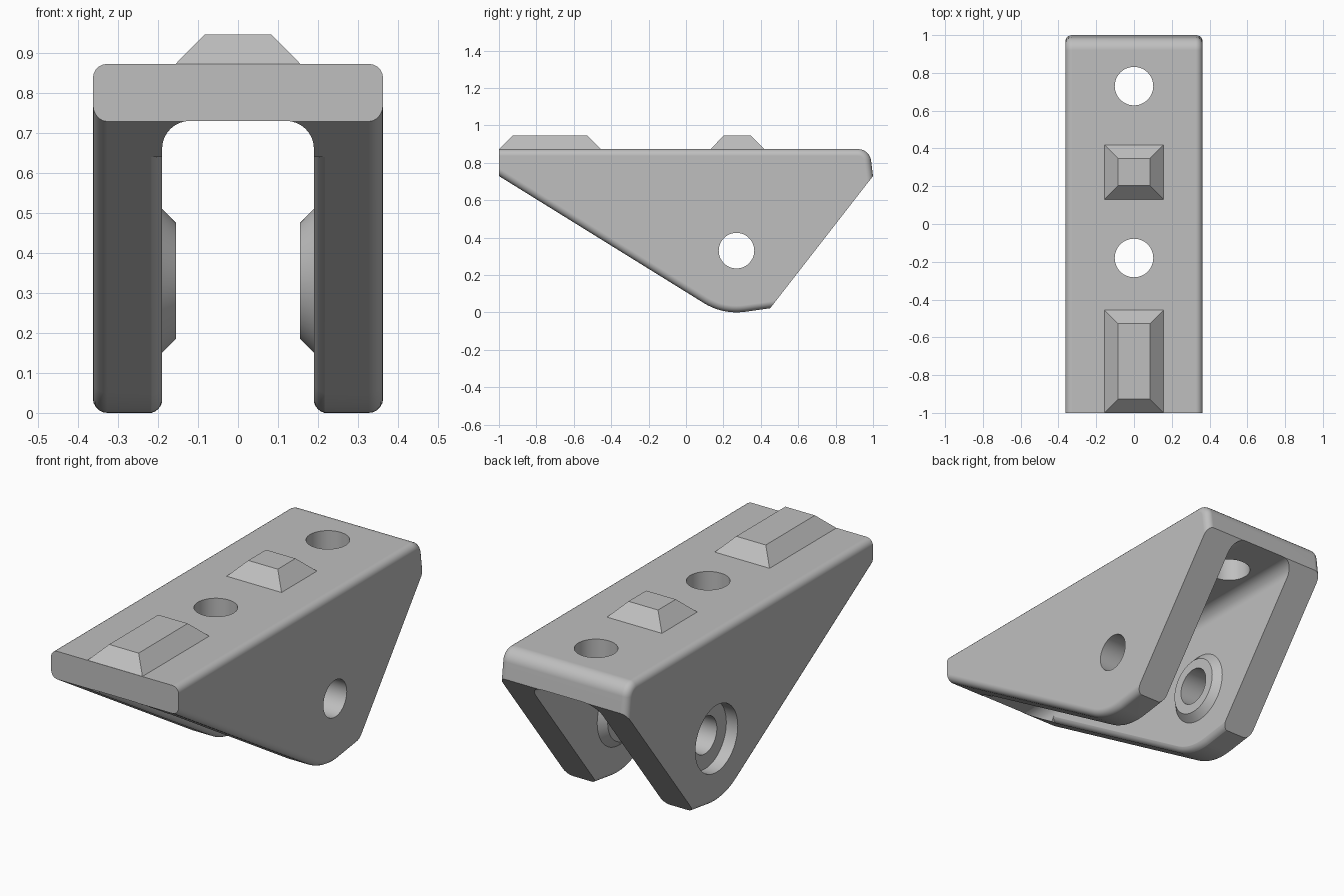
import bpy
import bmesh
from math import sin, cos, radians, pi

cube = bpy.data.objects.get("Cube")
if cube:
    bpy.data.objects.remove(cube, do_unlink=True)

GREY = 0.52
grey = bpy.data.materials.new("plain_grey")
grey.use_nodes = True
grey.diffuse_color = (GREY, GREY, GREY, 1)
for node in grey.node_tree.nodes:
    if node.type == "BSDF_PRINCIPLED":
        node.inputs["Base Color"].default_value = (GREY, GREY, GREY, 1)

HALF_W, TOP = 0.363, 0.873      # outer half width, deck height
SLOT, CEIL = 0.19, 0.7305       # inner half width, underside of deck
PIV_Y, PIV_Z, PIV_R = 0.27, 0.33, 0.33   # pivot hole centre, nose radius
ROUND = 0.036                   # edge rounding
SLOPE, TAIL = radians(-31.8), radians(8)


def loft(name, rings):
    """Closed solid through a list of equal-length rings of points."""
    bm = bmesh.new()
    loops = [[bm.verts.new(p) for p in ring] for ring in rings]
    n = len(loops[0])
    for a, b in zip(loops, loops[1:]):
        for i in range(n):
            j = (i + 1) % n
            bm.faces.new((a[i], a[j], b[j], b[i]))
    bm.faces.new(loops[0][::-1])
    bm.faces.new(loops[-1])
    bmesh.ops.recalc_face_normals(bm, faces=bm.faces)
    mesh = bpy.data.meshes.new(name)
    bm.to_mesh(mesh)
    bm.free()
    mesh.materials.append(grey)
    obj = bpy.data.objects.new(name, mesh)
    bpy.context.collection.objects.link(obj)
    return obj


def activate(obj):
    bpy.ops.object.select_all(action="DESELECT")
    obj.select_set(True)
    bpy.context.view_layer.objects.active = obj


def combine(obj, tool, operation="DIFFERENCE"):
    mod = obj.modifiers.new("combine", "BOOLEAN")
    mod.operation, mod.object, mod.solver = operation, tool, "EXACT"
    activate(obj)
    bpy.ops.object.modifier_apply(modifier=mod.name)
    bpy.data.objects.remove(tool, do_unlink=True)


def circle(r, sides=48):
    return [(r * cos(2 * pi * i / sides), r * sin(2 * pi * i / sides))
            for i in range(sides)]


def side_cone(name, x0, r0, x1, r1):
    """Round solid along x at the pivot."""
    return loft(name, [[(x, PIV_Y + u, PIV_Z + v) for u, v in circle(r)]
                       for x, r in ((x0, r0), (x1, r1))])


def nose(a):
    return PIV_Y + PIV_R * sin(a), PIV_Z - PIV_R * cos(a)


# Side profile: sloped underside, rounded nose, back slope, rounded back top
nose_angles = [SLOPE + (TAIL - SLOPE) * i / 10 for i in range(11)]
back_arc = [radians(8 + 82 * i / 7) for i in range(8)]
profile = [(-1, TOP), (-1, 0.729)]
profile += [nose(a) for a in nose_angles]
profile += [(0.45, 0.022), (1, 0.729)]
profile += [(0.92 + 0.07 * cos(a), TOP - 0.07 + 0.07 * sin(a)) for a in back_arc]
body = loft("bracket_body", [[(x, y, z) for y, z in profile]
                             for x in (-HALF_W, HALF_W)])

# Round the outer rim, leaving the front end and the back slope sharp
bm = bmesh.new()
bm.from_mesh(body.data)
rim = []
for e in bm.edges:
    a, b = (v.co for v in e.verts)
    mid = (a + b) / 2
    back_slope = mid.y > 0.5 and 0.1 < mid.z < 0.7
    if abs(a.x - b.x) < 0.001 and mid.y > -0.99 and not back_slope:
        rim.append(e)
bmesh.ops.bevel(bm, geom=rim, offset=ROUND, offset_type="OFFSET", segments=5,
                profile=0.5, affect="EDGES", clamp_overlap=True)
bm.to_mesh(body.data)
bm.free()

# Slot between the two legs, with rounded upper corners
corner = [radians(90 * i / 8) for i in range(9)]
half = [(SLOT, -0.1)] + [(SLOT - 0.07 + 0.07 * cos(a), CEIL - 0.07 + 0.07 * sin(a))
                         for a in corner]
section = half + [(-x, z) for x, z in reversed(half)]
combine(body, loft("slot_cutter", [[(x, y, z) for x, z in section]
                                   for y in (-1.2, 1.2)]))

# Rounding of the inner lower edges: a concave section swept along the underside
arc = [radians(90 * i / 6) for i in range(7)]
groove = [(SLOT - 0.02, ROUND - 0.001)]
groove += [(SLOT - 0.001 + ROUND * (1 - cos(a)), ROUND * (1 - sin(a)) - 0.001)
           for a in arc]
groove += [(SLOT - 0.001 + ROUND, -0.03), (SLOT - 0.02, -0.03)]


def path_point(a, run=0):
    y, z = nose(a)
    return y + run * cos(a), z + run * sin(a), a


path = [path_point(SLOPE, -1.12)] + [path_point(a) for a in nose_angles]
path.append(path_point(TAIL, 0.25))
for side in (-1, 1):
    combine(body, loft("edge_cutter", [
        [(side * x, y - d * sin(a), z + d * cos(a)) for x, d in groove]
        for y, z, a in path]))

# Chamfered bosses on the inner faces
for side in (-1, 1):
    combine(body, side_cone("boss", side * 0.21, 0.20, side * 0.155, 0.145), "UNION")

# Pivot hole with a counterbore on one side
combine(body, side_cone("pivot_cutter", -0.6, 0.095, 0.6, 0.095))
combine(body, side_cone("counterbore_cutter", -0.6, 0.172, -0.298, 0.172))

# Two screw holes through the deck
for y in (-0.18, 0.73):
    combine(body, loft("screw_cutter", [[(u, y + v, z) for u, v in circle(0.102)]
                                        for z in (0.6, 1.1)]))

activate(body)
bpy.ops.object.shade_smooth_by_angle(angle=radians(30))
normals = body.modifiers.new("even_shading", "WEIGHTED_NORMAL")
normals.keep_sharp = True


# Chamfered locating tabs on the deck
def tab(name, y0, y1, rise=0.073):
    rings = []
    for inset, z in ((0, TOP - 0.001), (rise, TOP + rise)):
        x, a, b = 0.157 - inset, y0 + inset, y1 - inset
        rings.append([(-x, a, z), (x, a, z), (x, b, z), (-x, b, z)])
    return loft(name, rings)


tab("front_tab", -1, -0.455)
tab("rear_tab", 0.13, 0.42)
